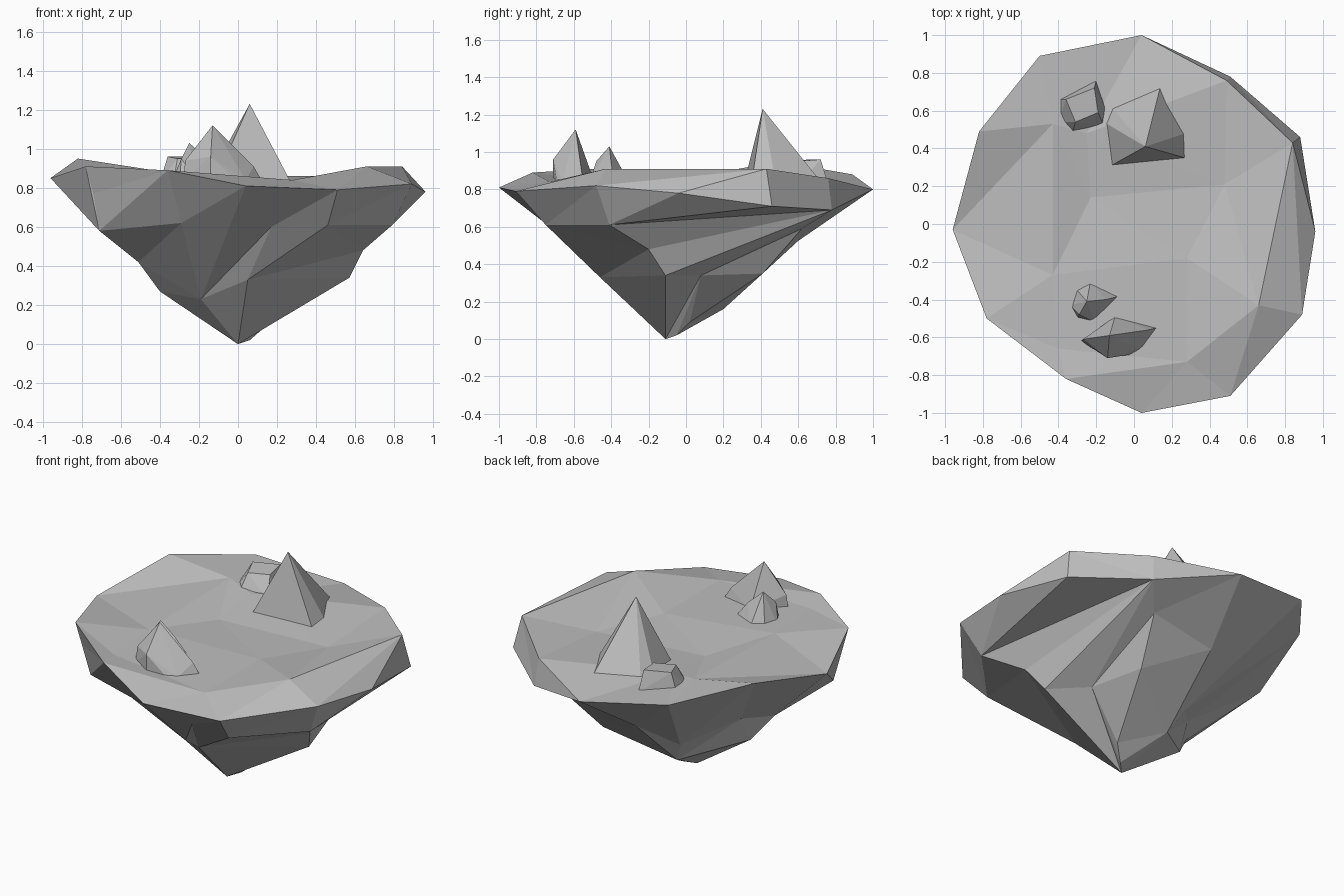
import bpy
import bmesh
from mathutils import Vector
from mathutils.geometry import delaunay_2d_cdt

default_cube = bpy.data.objects.get("Cube")
if default_cube:
    bpy.data.objects.remove(default_cube, do_unlink=True)

# One plain stone colour for everything
STONE = (0.52, 0.52, 0.52, 1.0)
stone = bpy.data.materials.new("stone_grey")
stone.use_nodes = True
stone.diffuse_color = STONE
stone.node_tree.nodes["Principled BSDF"].inputs["Base Color"].default_value = STONE


def make_object(name, bm):
    """Turn a bmesh into a flat shaded stone object."""
    bmesh.ops.recalc_face_normals(bm, faces=bm.faces[:])
    mesh = bpy.data.meshes.new(name)
    bm.to_mesh(mesh)
    bm.free()
    mesh.materials.append(stone)
    obj = bpy.data.objects.new(name, mesh)
    bpy.context.collection.objects.link(obj)
    return obj


def add_surface(bm, rim_verts, inner_points, ridges):
    """Triangulate a height field between the shared rim and inner points.

    Each ridge is a pair of points that must be joined by an edge."""
    verts = rim_verts + [bm.verts.new(p) for p in inner_points]
    order = RIM + inner_points
    count = len(rim_verts)
    edges = [(i, (i + 1) % count) for i in range(count)]
    edges += [(order.index(a), order.index(b)) for a, b in ridges]
    flat = [Vector((v.co.x, v.co.y)) for v in verts]
    result = delaunay_2d_cdt(flat, edges, [], 0, 1e-5)
    triangles, sources = result[2], result[3]
    for triangle in triangles:
        corners = [sources[i][0] for i in triangle if sources[i]]
        if len(set(corners)) == 3:
            bm.faces.new([verts[c] for c in corners])


def make_rock(name, footprint, base_z, peaks):
    """Faceted boulder: hull around a footprint and its raised points."""
    bm = bmesh.new()
    for x, y in footprint:
        bm.verts.new((x, y, base_z))
    for peak in peaks:
        bm.verts.new(peak)
    hull = bmesh.ops.convex_hull(bm, input=bm.verts[:])
    loose = set(hull["geom_interior"]) | set(hull["geom_unused"])
    bmesh.ops.delete(bm, geom=[g for g in loose if isinstance(g, bmesh.types.BMVert)],
                     context="VERTS")
    return make_object(name, bm)


# Outer rim, clockwise from the back
RIM = [
    (.04, 1, .8), (.51, .78, .69), (.88, .46, .71), (.96, -.04, .78),
    (.89, -.48, .82), (.51, -.91, .79), (.04, -1, .81), (-.36, -.82, .89),
    (-.78, -.5, .91), (-.96, -.03, .85), (-.82, .49, .95), (-.5, .89, .88),
]
low_corner, low_side, side_rim, front_rim = RIM[1], RIM[2], RIM[4], RIM[6]
right_rim, back_rim = RIM[10], RIM[11]

# Shallow dished ground, with a raised lip on the left and a low step on the right
lip_front, lip_back = (.66, -.43, .91), (.84, .43, .91)
step_front, step_back = (-.43, -.27, .87), (-.43, .53, .89)
dish_front, dish_back = (-.23, .14, .83), (-.25, .48, .86)
GROUND = [
    lip_front, lip_back, step_front, step_back, dish_front, dish_back,
    (.49, .76, .86), (.28, -.73, .84), (.28, -.18, .84), (.48, .21, .82),
    (-.4, -.66, .87),
]
STEPS = [
    (lip_front, lip_back), (side_rim, lip_back), (step_front, step_back),
    (step_front, dish_front), (dish_front, dish_back),
]

# Tapering underside: left ledges, front shelf, right bulge, back, tip
ledge_a, ledge_b = (.79, -.41, .61), (.64, -.2, .48)
ledge_c, ledge_d = (.57, -.11, .34), (.38, .08, .34)
hollow = (.37, .62, .59)
shelf_left, shelf_mid, shelf_right = (.46, -.75, .61), (.17, -.7, .6), (-.29, -.64, .62)
bulge_top, bulge = (-.74, -.48, .77), (-.71, -.45, .58)
side_step, side_low = (-.51, -.15, .42), (-.4, -.07, .27)
front_step, front_low = (.05, -.46, .33), (-.19, -.25, .23)
notch_side, notch_back = (-.39, .01, .43), (-.15, .27, .3)
back_low = (-.08, .2, .16)
tip = (0, -.11, 0)
UNDERSIDE = [
    ledge_a, ledge_b, ledge_c, ledge_d, hollow, shelf_left, shelf_mid,
    shelf_right, bulge_top, bulge, side_step, side_low, front_step, front_low,
    notch_side, notch_back, back_low, tip,
    (-.07, .6, .525), (.29, .41, .35), (.14, .02, .09), (.06, -.05, .02),
]

# Long creases fan out from the low rim corner, others run down to the tip
CREASES = [(low_corner, p) for p in (ledge_a, ledge_b, ledge_c, ledge_d)]
CREASES += [(p, tip) for p in (ledge_c, ledge_d, front_step, front_low, side_low)]
CREASES += [(notch_back, p) for p in (notch_side, back_low, back_rim, right_rim)]
CREASES += [
    (low_side, ledge_a), (ledge_d, hollow), (shelf_left, ledge_a),
    (shelf_left, shelf_mid), (shelf_mid, front_step), (front_step, ledge_c),
    (shelf_mid, front_low), (front_rim, front_low), (shelf_right, front_low),
    (shelf_right, side_step), (shelf_right, bulge), (bulge, side_step),
    (side_step, front_low), (side_step, notch_side), (side_low, back_low),
]

island = bmesh.new()
rim = [island.verts.new(p) for p in RIM]
add_surface(island, rim, GROUND, STEPS)
add_surface(island, rim, UNDERSIDE, CREASES)
make_object("floating_island", island)

# Tall spike at the back
make_rock("back_spike",
          [(-.12, .31), (.27, .35), (.27, .48), (.14, .73), (-.12, .62), (-.16, .54)],
          .83, [(.06, .41, 1.23)])

# Blunt boulder beside the spike
make_rock("back_boulder",
          [(-.4, .66), (-.2, .76), (-.15, .61), (-.16, .52), (-.33, .47), (-.4, .54)],
          .83, [(-.36, .66, .96), (-.21, .72, .96), (-.31, .54, .95), (-.19, .59, .95)])

# Pair of pointed rocks at the front
make_rock("front_rock",
          [(-.1, -.49), (.12, -.55), (.04, -.66), (-.01, -.69), (-.14, -.71), (-.28, -.62)],
          .84, [(-.13, -.59, 1.12), (-.14, -.71, .96), (-.27, -.61, .94), (.08, -.56, .91)])
make_rock("small_front_rock",
          [(-.23, -.3), (-.07, -.38), (-.21, -.52), (-.3, -.5), (-.34, -.43), (-.31, -.34)],
          .83, [(-.25, -.41, 1.03), (-.29, -.48, .95), (-.15, -.4, .94)])
